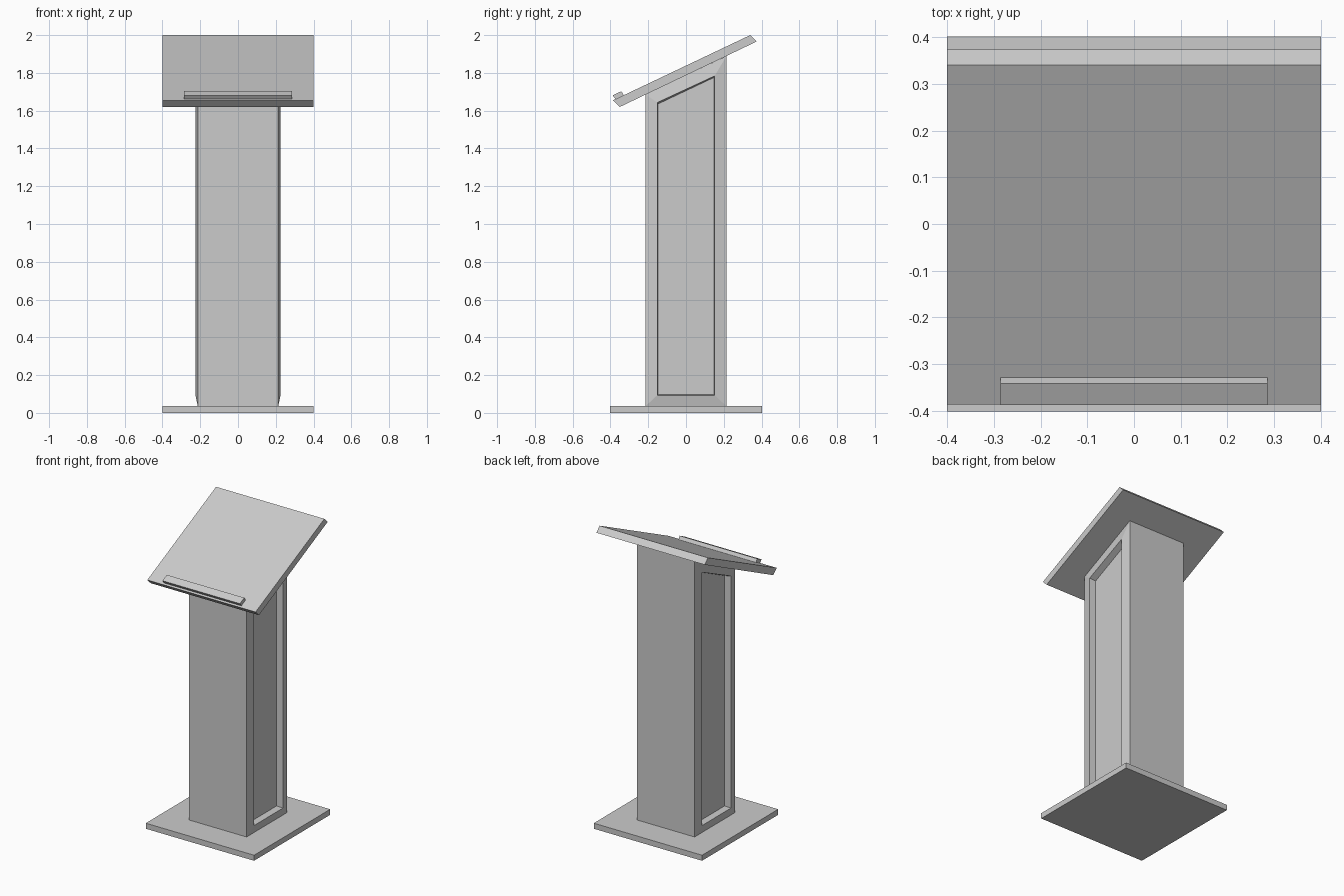
import bpy
import bmesh

if "Cube" in bpy.data.objects:
    bpy.data.objects.remove(bpy.data.objects["Cube"])


def make_object(name, bm):
    bmesh.ops.recalc_face_normals(bm, faces=bm.faces)
    mesh = bpy.data.meshes.new(name)
    bm.to_mesh(mesh)
    bm.free()
    obj = bpy.data.objects.new(name, mesh)
    bpy.context.collection.objects.link(obj)
    return obj


def loft(name, sections):
    """Bridge successive (x, yz profile) sections and cap both ends."""
    bm = bmesh.new()
    loops = [[bm.verts.new((x, y, z)) for y, z in prof] for x, prof in sections]
    for a, b in zip(loops, loops[1:]):
        n = len(a)
        for i in range(n):
            bm.faces.new((a[i], a[(i + 1) % n], b[(i + 1) % n], b[i]))
    bm.faces.new(loops[0])
    bm.faces.new(loops[-1])
    return make_object(name, bm)


def slanted(half, bottom, front_top, back_top):
    return [(-half, bottom), (half, bottom), (half, back_top), (-half, front_top)]


def extrude(name, half_x, profile):
    return loft(name, [(-half_x, profile), (half_x, profile)])


# Floor plate
extrude("base_plate", 0.4, slanted(0.402, 0.0, 0.037, 0.037))

# Column with slightly raised side frames and recessed side panels
outer = slanted(0.214, 0.036, 1.686, 1.889)
rim = slanted(0.152, 0.093, 1.643, 1.784)
floor = slanted(0.147, 0.098, 1.636, 1.775)
side = [(0.182, floor), (0.225, rim), (0.213, outer)]
loft("column", [(-x, p) for x, p in side] + [(x, p) for x, p in reversed(side)])

# Sloping reading board
extrude("reading_board", 0.4,
        [(-0.386, 1.655), (-0.35, 1.62), (0.374, 1.966), (0.34, 2.0)])

# Ledge that stops papers sliding off
extrude("paper_ledge", 0.286,
        [(-0.388, 1.681), (-0.372, 1.659), (-0.328, 1.680), (-0.342, 1.703)])
